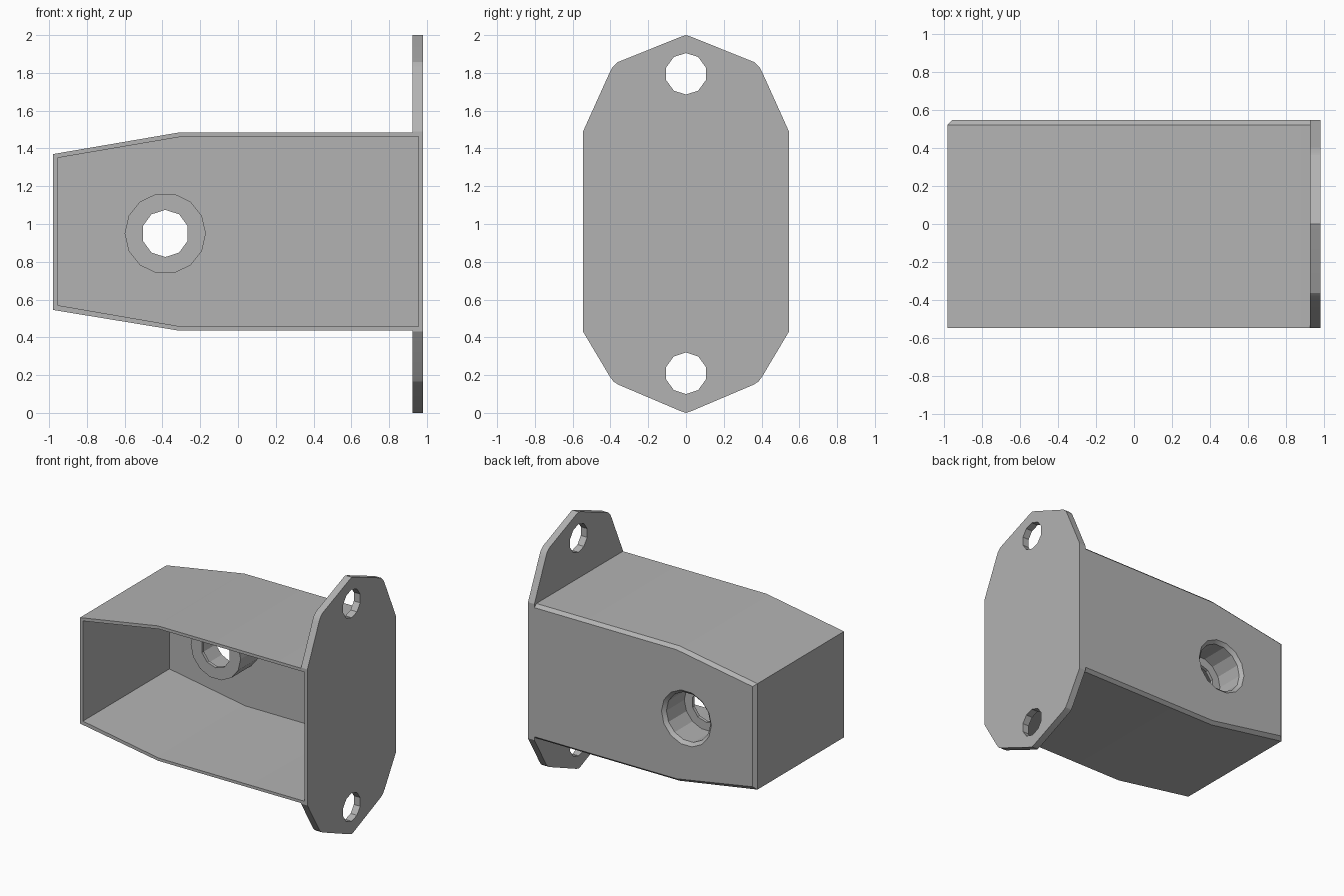
import bpy, bmesh
from math import sin, cos, pi

if "Cube" in bpy.data.objects:
    bpy.data.objects.remove(bpy.data.objects["Cube"])

grey = bpy.data.materials.new("plain grey")
grey.use_nodes = True
colour = (0.45, 0.45, 0.45, 1)
grey.diffuse_color = colour
grey.node_tree.nodes["Principled BSDF"].inputs["Base Color"].default_value = colour


def loft(name, rings):
    """Solid skinned over rings of equal point count, capped at both ends."""
    bm = bmesh.new()
    loops = [[bm.verts.new(p) for p in ring] for ring in rings]
    n = len(loops[0])
    for a, b in zip(loops, loops[1:]):
        for i in range(n):
            j = (i + 1) % n
            bm.faces.new((a[i], a[j], b[j], b[i]))
    bm.faces.new(loops[0])
    bm.faces.new(loops[-1])
    bmesh.ops.recalc_face_normals(bm, faces=bm.faces)
    mesh = bpy.data.meshes.new(name)
    bm.to_mesh(mesh)
    bm.free()
    mesh.materials.append(grey)
    obj = bpy.data.objects.new(name, mesh)
    bpy.context.collection.objects.link(obj)
    return obj


def at_y(profile, y):
    return [(x, y, z) for x, z in profile]


def at_x(profile, x):
    return [(x, y, z) for y, z in profile]


def circle(u, v, r, sides, start=0):
    step = 2 * pi / sides
    return [(u + r * cos(start + i * step), v + r * sin(start + i * step))
            for i in range(sides)]


def combine(target, other, operation):
    mod = target.modifiers.new(operation, "BOOLEAN")
    mod.operation = operation
    mod.solver = "EXACT"
    mod.object = other
    bpy.context.view_layer.objects.active = target
    bpy.ops.object.modifier_apply(modifier=mod.name)
    bpy.data.objects.remove(other)


# Box with a tapered end and chamfered back edges
outer = [(-0.98, 0.545), (-0.31, 0.435), (0.95, 0.435),
         (0.95, 1.485), (-0.31, 1.485), (-0.98, 1.37)]
inner = [(-0.955, 0.57), (-0.3, 0.457), (0.95, 0.457),
         (0.95, 1.462), (-0.3, 1.462), (-0.955, 1.35)]
bracket = loft("bracket_housing", [at_y(outer, -0.545), at_y(outer, 0.52), at_y(inner, 0.545)])

# Mounting flange, mirrored about its centre line
side = [(0.03, 0.01), (0.36, 0.15), (0.385, 0.167), (0.405, 0.195), (0.545, 0.43),
        (0.545, 1.49), (0.405, 1.80), (0.39, 1.83), (0.362, 1.857), (0.03, 1.99)]
outline = [(0, 0)] + side + [(0, 2)] + [(-y, z) for y, z in reversed(side)]
flange = loft("flange", [at_x(outline, 0.925), at_x(outline, 0.98)])
combine(bracket, flange, "UNION")

# Open cavity, reaching slightly into the flange
cavity = [(0.955 if x > 0 else x, z) for x, z in inner]
combine(bracket, loft("cavity", [at_y(cavity, -0.6), at_y(cavity, 0.52)]), "DIFFERENCE")

# Boss on the back wall with a counterbore and a through hole
cx, cz = -0.385, 0.95
rim = circle(cx, cz, 0.215, 14)
bore = circle(cx, cz, 0.19, 14)
combine(bracket, loft("boss", [at_y(rim, 0.275), at_y(rim, 0.53)]), "UNION")
wide = circle(cx, cz, 0.24, 14)
combine(bracket, loft("counterbore", [at_y(bore, 0.3), at_y(bore, 0.52), at_y(wide, 0.57)]),
        "DIFFERENCE")
hole = circle(cx, cz, 0.125, 10, pi / 2)
combine(bracket, loft("bolt_hole", [at_y(hole, 0.2), at_y(hole, 0.4)]), "DIFFERENCE")

# Flange screw holes
for z in (0.21, 1.795):
    hole = circle(0, z, 0.11, 10, pi / 2)
    combine(bracket, loft("screw_hole", [at_x(hole, 0.9), at_x(hole, 1.0)]), "DIFFERENCE")

bpy.ops.object.select_all(action="DESELECT")
bracket.select_set(True)
bpy.context.view_layer.objects.active = bracket
bpy.ops.object.shade_smooth_by_angle(angle=pi / 9)
